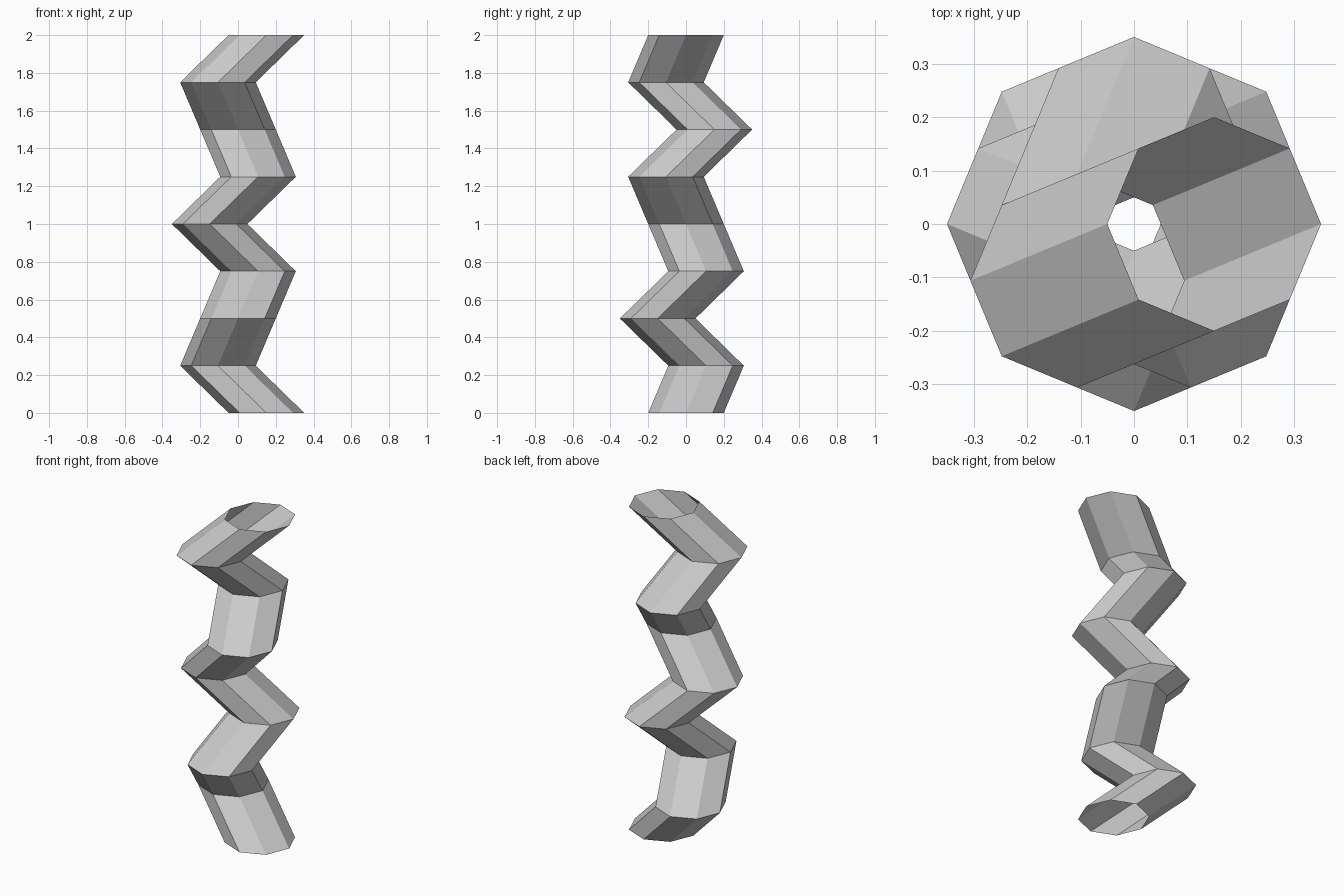
import bpy, bmesh
from math import radians
from mathutils import Matrix, Vector

cube = bpy.data.objects.get("Cube")
if cube:
    bpy.data.objects.remove(cube, do_unlink=True)

SIDES, RADIUS = 8, 0.2              # tube cross-section
ORBIT, TURN = 0.15, radians(135)    # helix radius and angle per step
STEPS, RISE = 8, 0.25

grey = bpy.data.materials.new("plain grey")
grey.use_nodes = True
colour = (0.6, 0.6, 0.6, 1)
grey.diffuse_color = colour
grey.node_tree.nodes["Principled BSDF"].inputs["Base Color"].default_value = colour


def centre(step):
    return Matrix.Rotation(TURN * step, 3, "Z") @ Vector((ORBIT, 0, 0)) + Vector((0, 0, RISE * step))


# Open octagonal tube: a level ring swept along a coarse helix without twisting
bm = bmesh.new()
ring = bmesh.ops.create_circle(bm, segments=SIDES, radius=RADIUS,
                               matrix=Matrix.Translation(centre(0)))["verts"]
edges = list(bm.edges)
for step in range(STEPS):
    new = bmesh.ops.extrude_edge_only(bm, edges=edges)["geom"]
    verts = [g for g in new if isinstance(g, bmesh.types.BMVert)]
    edges = [g for g in new if isinstance(g, bmesh.types.BMEdge)
             and all(v in verts for v in g.verts)]
    bmesh.ops.translate(bm, verts=verts, vec=centre(step + 1) - centre(step))
bmesh.ops.recalc_face_normals(bm, faces=bm.faces)

# Make sure the faces point out of the tube
first = min(bm.faces, key=lambda f: f.calc_center_median().z)
if first.normal.dot(first.calc_center_median() - (centre(0) + centre(1)) / 2) < 0:
    bmesh.ops.reverse_faces(bm, faces=bm.faces)

mesh = bpy.data.meshes.new("spiral_tube")
bm.to_mesh(mesh)
bm.free()
mesh.materials.append(grey)
tube = bpy.data.objects.new("spiral_tube", mesh)
bpy.context.collection.objects.link(tube)
